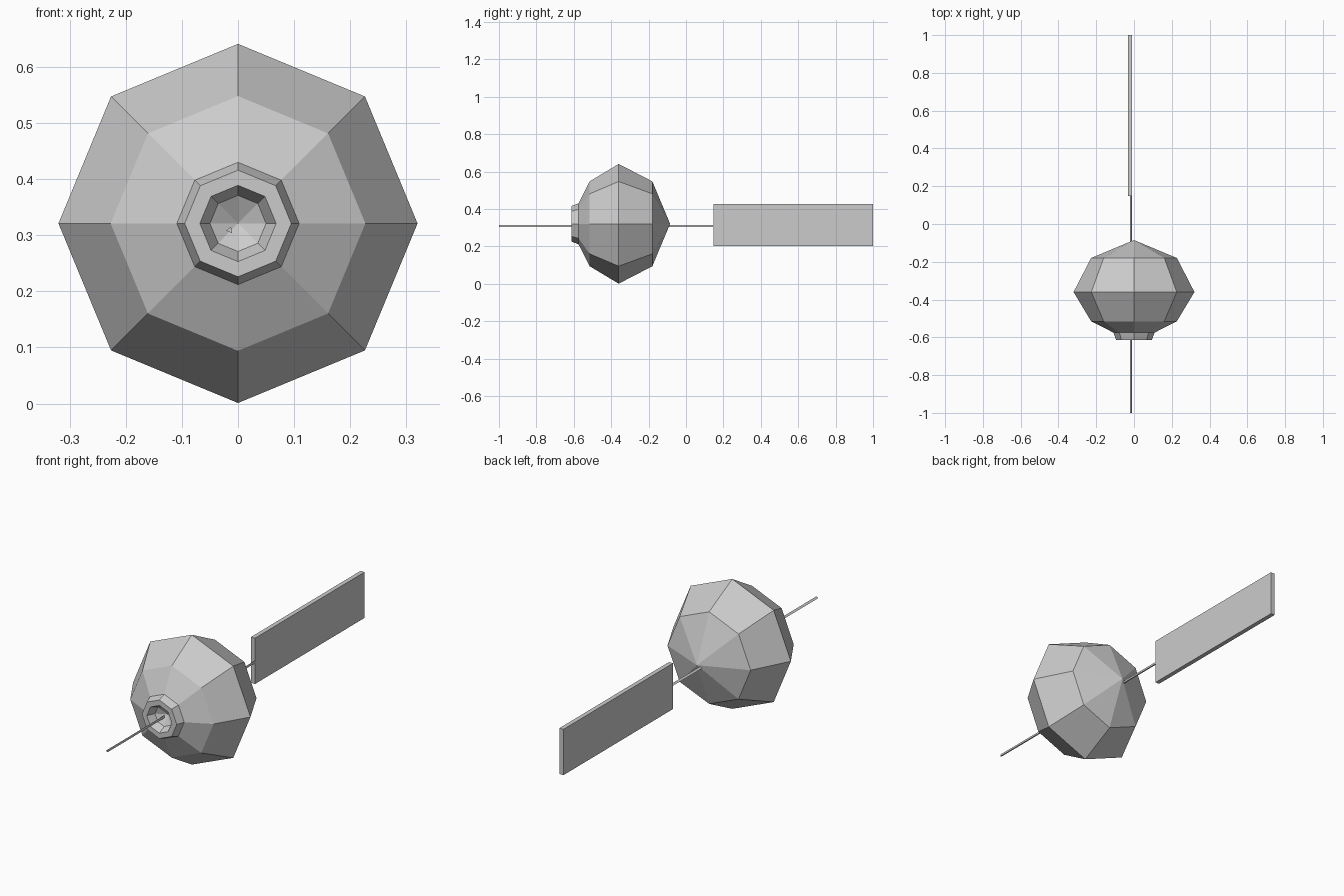
import bpy, bmesh, math
from mathutils import Matrix

cube = bpy.data.objects.get("Cube")
if cube:
    bpy.data.objects.remove(cube, do_unlink=True)

grey = bpy.data.materials.new("plain_grey")
grey.use_nodes = True
grey.diffuse_color = (0.6, 0.6, 0.6, 1)
grey.node_tree.nodes["Principled BSDF"].inputs["Base Color"].default_value = (0.6, 0.6, 0.6, 1)

CENTRE_Z = 0.321


def finish(name, bm):
    """Turn the bmesh into a flat shaded object."""
    bmesh.ops.recalc_face_normals(bm, faces=bm.faces)
    mesh = bpy.data.meshes.new(name)
    bm.to_mesh(mesh)
    bm.free()
    mesh.materials.append(grey)
    obj = bpy.data.objects.new(name, mesh)
    bpy.context.collection.objects.link(obj)
    return obj


def lathe_y(name, profile, sides=8):
    """Closed faceted solid around the y axis; profile holds (y, radius)."""
    bm = bmesh.new()
    rings = []
    for y, r in profile:
        if r == 0:
            rings.append([bm.verts.new((0, y, CENTRE_Z))] * sides)
            continue
        angles = [math.tau * i / sides for i in range(sides)]
        rings.append([bm.verts.new((r * math.cos(a), y, CENTRE_Z + r * math.sin(a)))
                      for a in angles])
    for a, b in zip(rings, rings[1:]):
        for i in range(sides):
            j = (i + 1) % sides
            corners = dict.fromkeys([a[i], a[j], b[j], b[i]])
            bm.faces.new(list(corners))
    return finish(name, bm)


# Round faceted body with a collar and a hollow mouth at the front
lathe_y("body", [
    (-0.085, 0), (-0.18, 0.227), (-0.36, 0.32), (-0.515, 0.227),
    (-0.575, 0.109), (-0.613, 0.095), (-0.613, 0.068),
    (-0.575, 0.05), (-0.548, 0),
])

# Thin three-sided rod running through the body
bm = bmesh.new()
bmesh.ops.create_cone(bm, cap_ends=True, segments=3, radius1=0.0066, radius2=0.0066, depth=1.16)
place = (Matrix.Translation((-0.0147, -0.42, 0.309))
         @ Matrix.Rotation(math.radians(90), 4, "X")
         @ Matrix.Rotation(math.radians(100), 4, "Z"))
bmesh.ops.transform(bm, matrix=place, verts=bm.verts)
finish("rod", bm)

# Flat tail panel on the back of the rod
bm = bmesh.new()
bmesh.ops.create_cube(bm, size=1)
bmesh.ops.scale(bm, vec=(0.022, 0.853, 0.226), verts=bm.verts)
bmesh.ops.translate(bm, vec=(-0.021, 0.5735, 0.315), verts=bm.verts)
finish("tail_panel", bm)
